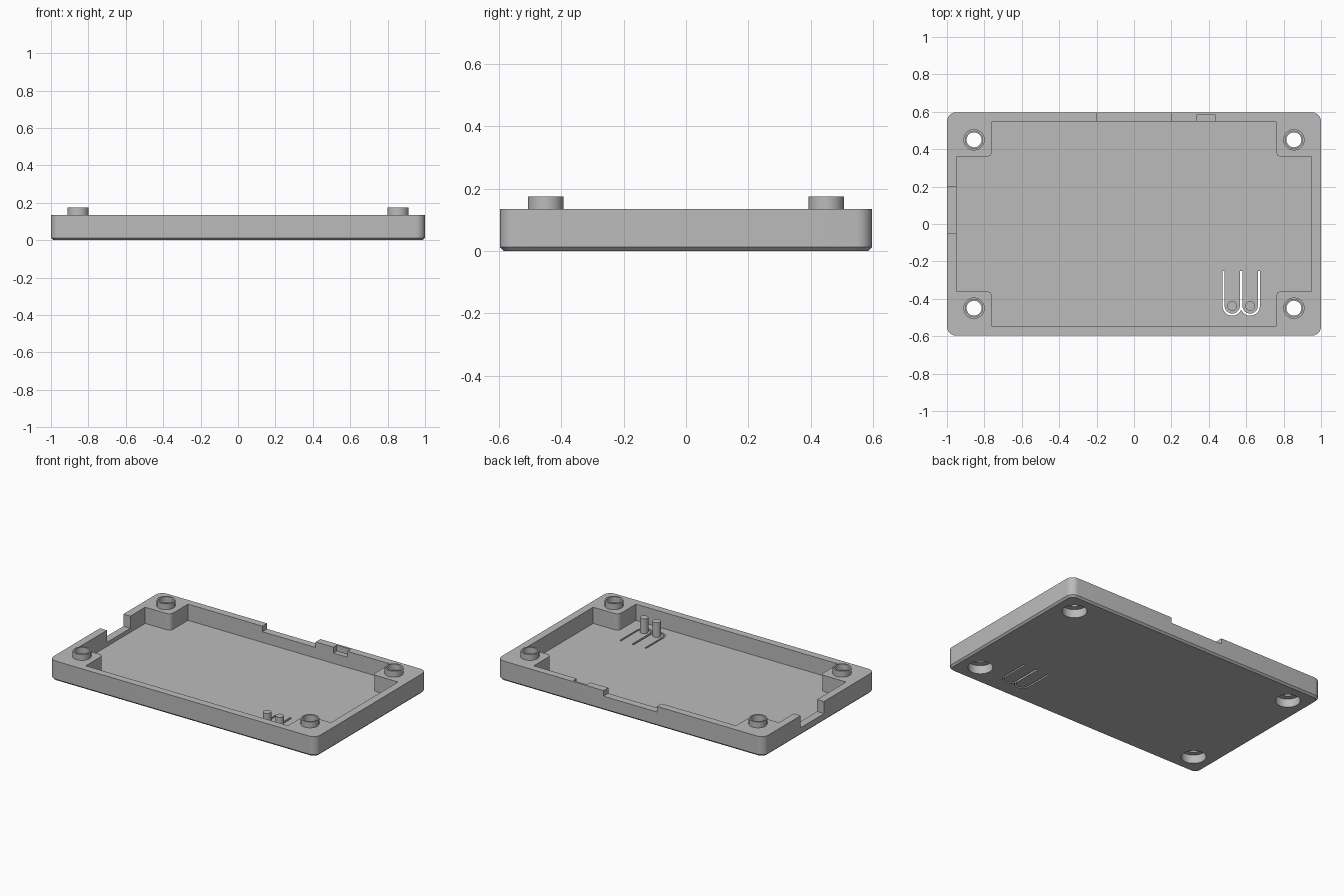
import bpy, bmesh
from math import cos, sin, pi
from mathutils import Vector

if "Cube" in bpy.data.objects:
    bpy.data.objects.remove(bpy.data.objects["Cube"])

grey = bpy.data.materials.new("matte_grey")
grey.use_nodes = True
COLOUR = (0.5, 0.5, 0.5, 1)
grey.diffuse_color = COLOUR
grey.node_tree.nodes["Principled BSDF"].inputs["Base Color"].default_value = COLOUR

W, D, H = 1.0, 0.597, 0.135      # half width, half depth, wall height
FLOOR = 0.025
HOLE_X, HOLE_Y = 0.855, 0.45


def prism(name, outline, z0, z1, chamfer=0):
    """Extrude a flat outline from z0 to z1, with an optional bottom chamfer."""
    bm = bmesh.new()
    base = bm.faces.new([bm.verts.new((x, y, z0)) for x, y in outline])
    top = bmesh.ops.extrude_face_region(bm, geom=[base])["geom"]
    bmesh.ops.translate(bm, vec=(0, 0, z1 - z0),
                        verts=[v for v in top if isinstance(v, bmesh.types.BMVert)])
    bmesh.ops.recalc_face_normals(bm, faces=bm.faces)
    if chamfer:
        rim = [e for e in bm.edges if all(abs(v.co.z - z0) < 1e-5 for v in e.verts)]
        bmesh.ops.bevel(bm, geom=rim, offset=chamfer, segments=1,
                        affect='EDGES', profile=0.5)
    mesh = bpy.data.meshes.new(name)
    bm.to_mesh(mesh)
    bm.free()
    mesh.materials.append(grey)
    obj = bpy.data.objects.new(name, mesh)
    bpy.context.collection.objects.link(obj)
    return obj


def arc(cx, cy, r, a0, a1, n=16):
    return [(cx + r * cos(a0 + (a1 - a0) * i / n),
             cy + r * sin(a0 + (a1 - a0) * i / n)) for i in range(n + 1)]


def circle(cx, cy, r, n=40):
    return arc(cx, cy, r, 0, 2 * pi, n)[:-1]


def rect(x0, x1, y0, y1):
    return [(x0, y0), (x1, y0), (x1, y1), (x0, y1)]


def fillet(points, r, rounded=lambda p: True, n=8):
    """Round the chosen right-angle corners of an outline."""
    out = []
    for i, p in enumerate(points):
        if not rounded(p):
            out.append(p)
            continue
        p = Vector(p)
        d1 = (Vector(points[i - 1]) - p).normalized()
        d2 = (Vector(points[(i + 1) % len(points)]) - p).normalized()
        for k in range(n + 1):
            t = pi / 2 * k / n
            out.append(tuple(p + r * (d1 + d2) - r * (d2 * cos(t) + d1 * sin(t))))
    return out


def cut(target, cutter):
    mod = target.modifiers.new("cut", 'BOOLEAN')
    mod.operation, mod.solver, mod.object = 'DIFFERENCE', 'EXACT', cutter
    bpy.context.view_layer.objects.active = target
    bpy.ops.object.modifier_apply(modifier=mod.name)
    bpy.data.objects.remove(cutter)


def smooth(obj):
    bpy.ops.object.select_all(action='DESELECT')
    obj.select_set(True)
    bpy.context.view_layer.objects.active = obj
    bpy.ops.object.shade_smooth_by_angle(angle=pi / 6)


# Tray body with rounded corners and a chamfered base
tray = prism("tray", fillet(rect(-W, W, -D, D), 0.05), 0, H, chamfer=0.012)

# Cross-shaped cavity that leaves a solid block in each corner
cx, cy, bx, by = 0.948, 0.547, 0.758, 0.36
cross = [(cx, -by), (cx, by), (bx, by), (bx, cy), (-bx, cy), (-bx, by),
         (-cx, by), (-cx, -by), (-bx, -by), (-bx, -cy), (bx, -cy), (bx, -by)]
inner = lambda p: abs(p[0]) == bx and abs(p[1]) == by
cut(tray, prism("cavity", fillet(cross, 0.03, inner), FLOOR, 0.3))

# Cable notches in the back and right walls, and a pocket inside the back wall
cut(tray, prism("back_notch", rect(-0.2, 0.2, 0.5, 0.7), 0.097, 0.3))
cut(tray, prism("side_notch", rect(-1.1, -0.9, -0.05, 0.2), 0.053, 0.3))
cut(tray, prism("pocket", rect(0.333, 0.437, 0.5, 0.582), 0.095, 0.3))

# Screw holes with a wide recess underneath, and raised collars on top
for sx in (-1, 1):
    for sy in (-1, 1):
        x, y = sx * HOLE_X, sy * HOLE_Y
        cut(tray, prism("screw_recess", circle(x, y, 0.077), -0.1, 0.057))
        cut(tray, prism("screw_hole", circle(x, y, 0.04), -0.1, 0.3))
        collar = prism("screw_collar", circle(x, y, 0.057), H - 0.002, 0.175)
        cut(collar, prism("collar_bore", circle(x, y, 0.046), 0, 0.3))
        smooth(collar)

# Flexible button tongues: a U-shaped slot around each pin
PIN_Y, SLOT_TOP, SLOT_R, SLOT_W = -0.438, -0.25, 0.0465, 0.011
for x in (0.525, 0.621):
    ro, ri = SLOT_R + SLOT_W / 2, SLOT_R - SLOT_W / 2
    slot = ([(x - ro, SLOT_TOP)] + arc(x, PIN_Y, ro, pi, 2 * pi) + [(x + ro, SLOT_TOP)]
            + [(x + ri, SLOT_TOP)] + arc(x, PIN_Y, ri, 2 * pi, pi) + [(x - ri, SLOT_TOP)])
    cut(tray, prism("slot", slot, -0.1, 0.1))
    smooth(prism("button_pin", circle(x, PIN_Y, 0.026, 24), FLOOR - 0.005, 0.125))

smooth(tray)
